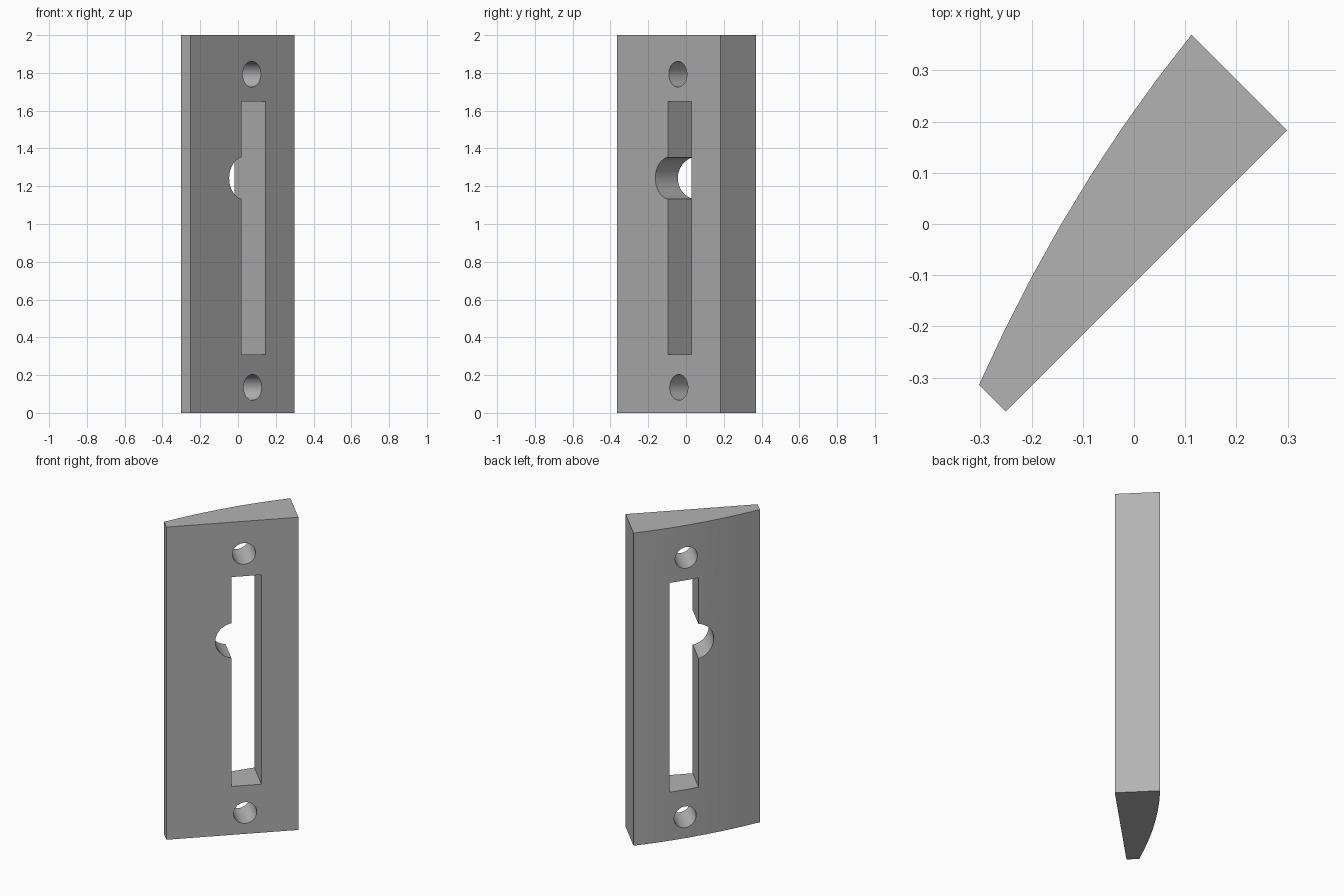
import bpy, bmesh, math
from mathutils import Matrix, Vector

if "Cube" in bpy.data.objects:
    bpy.data.objects.remove(bpy.data.objects["Cube"])

# The plate is drawn in its own frame (u along, v deep), then turned 45 degrees
TURN = Matrix.Rotation(math.radians(45), 4, 'Z')
HEIGHT = 2.0

grey = bpy.data.materials.new("plain grey")
grey.use_nodes = True
colour = (0.45, 0.45, 0.45, 1)
grey.diffuse_color = colour
grey.node_tree.nodes["Principled BSDF"].inputs["Base Color"].default_value = colour


def prism(name, outline, axis):
    """Extrude a closed outline of 3D points along an axis."""
    bm = bmesh.new()
    face = bm.faces.new([bm.verts.new(p) for p in outline])
    grown = bmesh.ops.extrude_face_region(bm, geom=[face])["geom"]
    bmesh.ops.translate(bm, vec=axis,
                        verts=[g for g in grown if isinstance(g, bmesh.types.BMVert)])
    bmesh.ops.recalc_face_normals(bm, faces=bm.faces)
    bm.transform(TURN)
    mesh = bpy.data.meshes.new(name)
    bm.to_mesh(mesh)
    bm.free()
    mesh.materials.append(grey)
    obj = bpy.data.objects.new(name, mesh)
    bpy.context.collection.objects.link(obj)
    return obj


def cut(target, name, outline):
    """Cut an outline (u, z) straight through the plate's depth."""
    cutter = prism(name, [(u, -0.5, z) for u, z in outline], (0, 1, 0))
    cutter.hide_render = True
    mod = target.modifiers.new(name, 'BOOLEAN')
    mod.operation, mod.solver, mod.object = 'DIFFERENCE', 'EXACT', cutter
    bpy.context.view_layer.objects.active = target
    bpy.ops.object.modifier_apply(modifier=name)
    bpy.data.objects.remove(cutter)


def circle(u, z, r, n=48):
    return [(u + r * math.cos(math.tau * i / n), z + r * math.sin(math.tau * i / n))
            for i in range(n)]


# Wedge plate: flat front, gently bowed back
left, right, front = -0.436, 0.341, -0.082
thin, thick, bow, steps = -0.008, 0.182, 0.027, 7
back = []
for i in range(steps + 1):
    t = i / steps
    back.append((right + (left - right) * t,
                 thick + (thin - thick) * t + 4 * bow * t * (1 - t), 0))
plate = prism("strike_plate", [(left, front, 0), (right, front, 0)] + back,
              Vector((0, 0, HEIGHT)))

# Long slot, side notch and the two screw holes
cut(plate, "slot", [(-0.054, 0.31), (0.123, 0.31), (0.123, 1.649), (-0.054, 1.649)])
cut(plate, "notch", circle(-0.036, 1.243, 0.112))
cut(plate, "lower_hole", circle(0.028, 0.135, 0.068))
cut(plate, "upper_hole", circle(0.021, 1.793, 0.068))

# Soft bow and bores, crisp edges
bpy.ops.object.select_all(action='DESELECT')
plate.select_set(True)
bpy.context.view_layer.objects.active = plate
bpy.ops.object.shade_smooth_by_angle(angle=math.radians(20))
